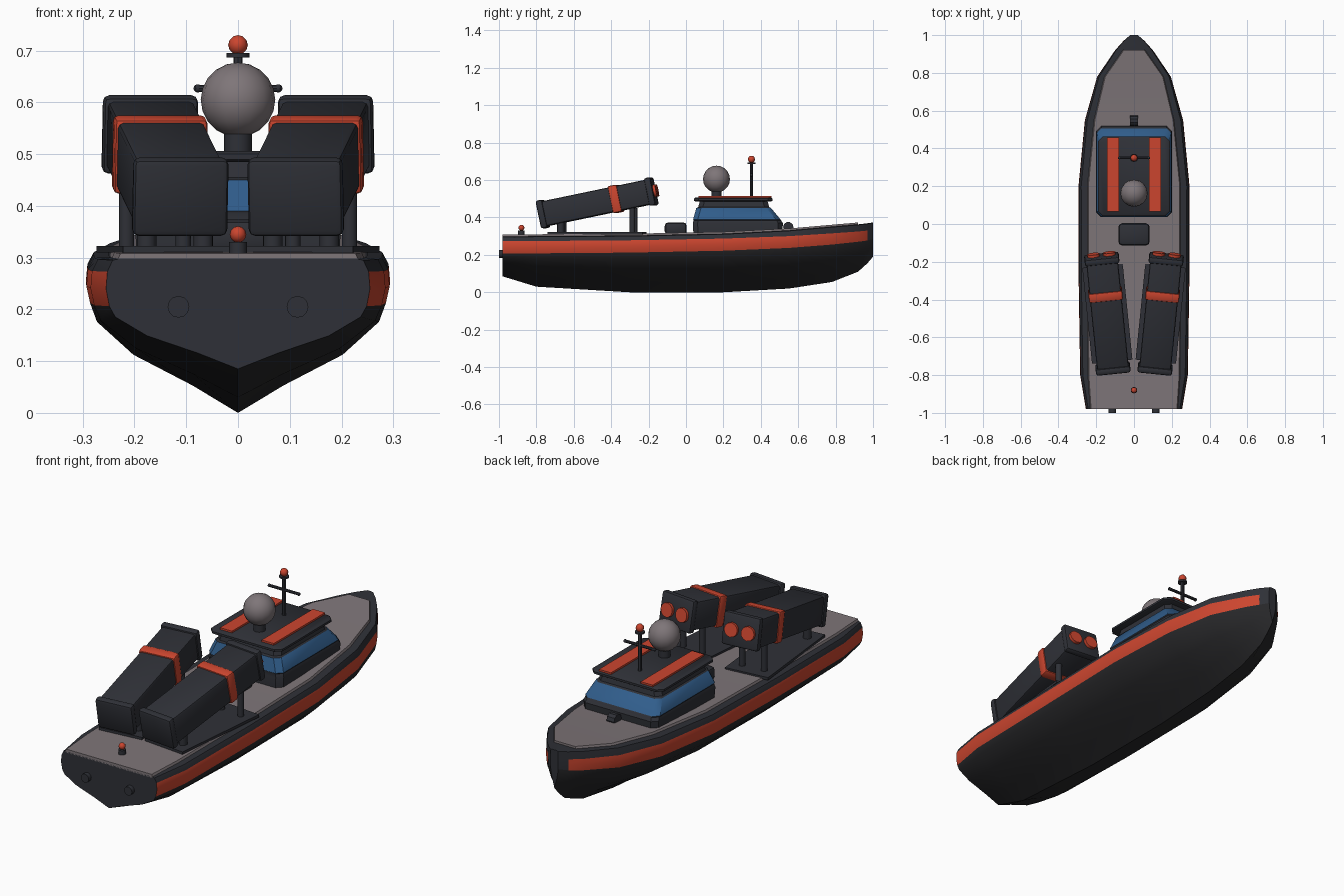
import bpy, bmesh, math
from mathutils import Matrix, Vector

if "Cube" in bpy.data.objects:
    bpy.data.objects.remove(bpy.data.objects["Cube"])


def material(name, rgb):
    m = bpy.data.materials.new(name)
    m.diffuse_color = (*rgb, 1)
    m.use_nodes = True
    m.node_tree.nodes["Principled BSDF"].inputs["Base Color"].default_value = m.diffuse_color
    return m


HULL = material("hull_black", (0.02, 0.02, 0.022))
DARK = material("dark_slate", (0.028, 0.03, 0.038))
RED = material("signal_orange", (0.6, 0.06, 0.028))
GREY = material("deck_grey", (0.21, 0.18, 0.19))
BLUE = material("window_blue", (0.03, 0.11, 0.26))
I = Matrix.Identity(4)
T = Matrix.Translation


def finish(name, bm, mats, angle=35):
    bmesh.ops.recalc_face_normals(bm, faces=bm.faces)
    me = bpy.data.meshes.new(name)
    bm.to_mesh(me)
    bm.free()
    for m in mats:
        me.materials.append(m)
    for p in me.polygons:
        p.use_smooth = True
    me.set_sharp_from_angle(angle=math.radians(angle))
    ob = bpy.data.objects.new(name, me)
    bpy.context.collection.objects.link(ob)
    return ob


def box(name, c, size, mat, bevel=0.0, frame=I):
    bm = bmesh.new()
    bmesh.ops.create_cube(bm, size=1, matrix=Matrix.Diagonal((*size, 1)))
    if bevel:
        bmesh.ops.bevel(bm, geom=bm.edges[:], offset=bevel, segments=2,
                        profile=0.5, affect='EDGES')
    bm.transform(frame @ T(c))
    return finish(name, bm, [mat])


def cyl(name, c, r, h, mat, axis='Z', n=12, frame=I):
    rot = {'Z': I, 'X': Matrix.Rotation(math.pi / 2, 4, 'Y'),
           'Y': Matrix.Rotation(math.pi / 2, 4, 'X')}[axis]
    bm = bmesh.new()
    bmesh.ops.create_cone(bm, cap_ends=True, segments=n, radius1=r, radius2=r,
                          depth=h, matrix=frame @ T(c) @ rot)
    return finish(name, bm, [mat])


def ball(name, c, r, mat, u=8, v=6):
    bm = bmesh.new()
    bmesh.ops.create_uvsphere(bm, u_segments=u, v_segments=v, radius=r, matrix=T(c))
    return finish(name, bm, [mat], 50)


def loft(name, rings, mats, rule=lambda j, i: 0, cap=0):
    """Join closed rings of points; rule(ring, segment) picks the material."""
    bm = bmesh.new()
    vs = [[bm.verts.new(p) for p in r] for r in rings]
    n = len(vs[0])
    for j in range(len(vs) - 1):
        for i in range(n):
            k = (i + 1) % n
            f = bm.faces.new((vs[j][i], vs[j][k], vs[j + 1][k], vs[j + 1][i]))
            f.material_index = rule(j, i)
    for r in (vs[0], vs[-1]):
        bm.faces.new(r).material_index = cap
    return finish(name, bm, mats)


# Hull stations: y, half width, keel, stripe bottom, stripe top, sheer, deck half width
STATIONS = [
    (-0.98, .255, .085, .206, .273, .295, .235),
    (-0.80, .285, .03, .208, .274, .297, .247),
    (-0.30, .293, .0, .212, .278, .300, .250),
    (0.20, .294, .0, .222, .287, .310, .250),
    (0.55, .26, .02, .237, .300, .328, .215),
    (0.78, .195, .055, .255, .315, .348, .16),
    (0.92, .10, .11, .270, .325, .360, .062),
    (0.97, .055, .155, .277, .330, .366, .03),
    (1.00, .02, .19, .285, .335, .370, .012)]


def section(y, w, k, b, t, s, d):
    h = b - k
    half = [(.3 * w, k + .25 * h), (.69 * w, k + .53 * h), (.93 * w, k + .83 * h),
            (.975 * w, b), (w, (b + t) / 2), (.99 * w, t), (.95 * w, s), (min(d, .9 * w), s + .003)]
    return ([(0, y, k)] + [(x, y, z) for x, z in half]
            + [(-x, y, z) for x, z in reversed(half)])


def hull_rule(j, i):
    i = min(i, 16 - i)           # mirror the segment number
    if i in (4, 5):
        return 1 if j < 7 else 2
    return 0 if i < 4 else 2


loft("hull", [section(*s) for s in STATIONS], [HULL, RED, DARK], hull_rule, cap=2)

# Raised deck slab that follows the sheer
loft("deck", [[(d, y, s - .004), (d - .008, y, s + .013),
               (.008 - d, y, s + .013), (-d, y, s - .004)]
              for y, w, k, b, t, s, d in STATIONS[:7]], [GREY])


# Cabin: stacked outlines with cut corners, window band by level
def outline(z, hx, y0, y1, c=0.025):
    right = [(hx - c, y0), (hx, y0 + c), (hx, y1 - c), (hx - c, y1)]
    return [(x, y, z) for x, y in right] + [(-x, y, z) for x, y in reversed(right)]


LEVELS = [(.30, .195, .04, .515), (.37, .20, .037, .518), (.385, .195, .04, .508),
          (.39, .198, .038, .505), (.45, .175, .055, .455),
          (.455, .168, .065, .445), (.49, .16, .075, .435)]
loft("cabin", [outline(*l) for l in LEVELS], [DARK, BLUE], lambda j, i: int(j == 3))
loft("cabin_roof", [outline(.485, .18, .05, .455), outline(.49, .19, .042, .463),
                    outline(.5, .19, .042, .463), outline(.506, .183, .048, .457)], [DARK])
for s in (-1, 1):
    box("roof_stripe", (s * .111, .262, .510), (.064, .39, .009), RED)

# Radar dome
cyl("dome_pedestal", (0, .163, .53), .027, .06, DARK)
ball("radar_dome", (0, .163, .605), .072, GREY, 16, 10)

# Mast with crossbar and light
cyl("mast", (0, .35, .595), .009, .19, DARK, n=8)
cyl("mast_crossbar", (0, .35, .627), .007, .165, DARK, 'X', 8)
for s in (-1, 1):
    ball("crossbar_tip", (s * .078, .35, .627), .008, DARK)
cyl("mast_light_base", (0, .35, .691), .022, .008, DARK)
ball("mast_light", (0, .35, .711), .019, RED)

# Deck fittings
box("deck_hatch", (0, -.055, .34), (.165, .118, .068), DARK, .02)
cyl("bow_winch", (0, .547, .348), .028, .04, DARK, 'X', 10)
cyl("stern_light_base", (0, -.88, .317), .017, .026, DARK)
ball("stern_light", (0, -.88, .345), .016, RED)
for s in (-1, 1):
    cyl("exhaust_pipe", (s * .115, -.98, .205), .021, .04, DARK, 'Y')

# Twin launchers, splayed outward and tilted up
for s in (-1, 1):
    yaw = Matrix.Rotation(-s * math.radians(5.8), 4, 'Z')
    ground = T((s * .141, -.475, 0)) @ yaw
    tilt = ground @ T((0, 0, .478)) @ Matrix.Rotation(math.radians(11.7), 4, 'X')
    box("launcher_plate", (0, 0, .316), (.215, .51, .013), DARK, 0, ground)
    for x in (-.055, .055):
        cyl("launcher_front_post", (x, .195, .38), .015, .14, DARK, frame=ground)
        cyl("launcher_rear_post", (x, -.19, .345), .019, .06, DARK, frame=ground)
    box("launcher_body", (0, 0, 0), (.168, .61, .134), DARK, .01, tilt)
    for y in (-.297, .297):
        box("launcher_flange", (0, y, 0), (.184, .036, .152), DARK, .012, tilt)
    box("launcher_band", (0, .105, 0), (.180, .05, .148), RED, .01, tilt)
    for x in (-.042, .042):
        cyl("launcher_tube_cap", (x, .318, 0), .033, .022, RED, 'Y', 12, tilt)
